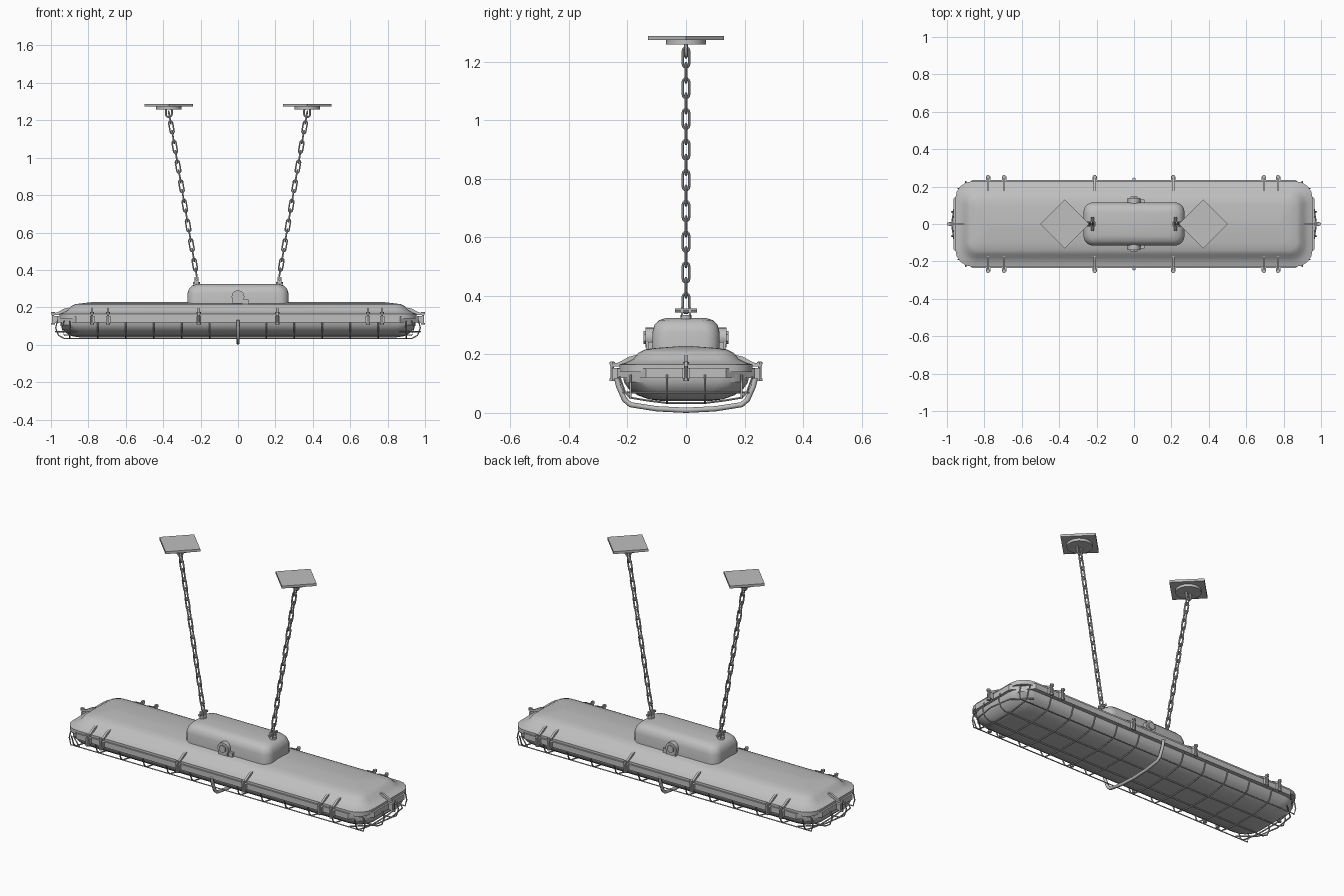
import bpy, bmesh, math
from mathutils import Vector, Matrix

if "Cube" in bpy.data.objects:
    bpy.data.objects.remove(bpy.data.objects["Cube"])

metal = bpy.data.materials.new("grey_metal")
metal.diffuse_color = (0.52, 0.52, 0.52, 1)
metal.use_nodes = True
metal.node_tree.nodes["Principled BSDF"].inputs["Base Color"].default_value = metal.diffuse_color


def finish(ob, angle=35):
    ob.data.materials.clear()
    ob.data.materials.append(metal)
    bpy.ops.object.select_all(action='DESELECT')
    ob.select_set(True)
    bpy.context.view_layer.objects.active = ob
    bpy.ops.object.shade_smooth_by_angle(angle=math.radians(angle))
    return ob


def from_bmesh(name, bm, angle=35):
    bmesh.ops.recalc_face_normals(bm, faces=bm.faces[:])
    me = bpy.data.meshes.new(name)
    bm.to_mesh(me)
    bm.free()
    ob = bpy.data.objects.new(name, me)
    bpy.context.collection.objects.link(ob)
    return finish(ob, angle)


def rounded_rect(hx, hy, r, n):
    """Rounded rectangle outline; n=1 gives plain chamfered corners."""
    pts = []
    for q, (sx, sy) in enumerate([(1, 1), (-1, 1), (-1, -1), (1, -1)]):
        for i in range(n + 1):
            a = math.pi / 2 * (q + i / n)
            pts.append((sx * (hx - r) + r * math.cos(a), sy * (hy - r) + r * math.sin(a)))
    return pts


def loft(name, rings, n=4, closed=False, angle=35):
    """Skin a stack of (half_x, half_y, corner, z) outlines; closed makes a hollow frame."""
    bm = bmesh.new()
    loops = [[bm.verts.new((x, y, z)) for x, y in rounded_rect(hx, hy, r, n)] for hx, hy, r, z in rings]
    pairs = list(zip(loops, loops[1:]))
    if closed:
        pairs.append((loops[-1], loops[0]))
    for a, b in pairs:
        for i in range(len(a)):
            j = (i + 1) % len(a)
            bm.faces.new((a[i], a[j], b[j], b[i]))
    if not closed:
        bm.faces.new(loops[0])
        bm.faces.new(loops[-1])
    return from_bmesh(name, bm, angle)


def tube(name, paths, radius, cyclic=False, sides=1):
    """Round wire along one or more point paths."""
    cu = bpy.data.curves.new(name, 'CURVE')
    cu.dimensions = '3D'
    cu.bevel_depth = radius
    cu.bevel_resolution = sides
    cu.use_fill_caps = True
    for path in paths:
        sp = cu.splines.new('POLY')
        sp.points.add(len(path) - 1)
        for p, co in zip(sp.points, path):
            p.co = (*co, 1)
        sp.use_cyclic_u = cyclic
    ob = bpy.data.objects.new(name, cu)
    bpy.context.collection.objects.link(ob)
    bpy.ops.object.select_all(action='DESELECT')
    ob.select_set(True)
    bpy.context.view_layer.objects.active = ob
    bpy.ops.object.convert(target='MESH')
    return finish(bpy.context.object, 50)


def add_box(bm, center, size, rot=0.0):
    m = Matrix.Translation(center) @ Matrix.Rotation(rot, 4, 'Z') @ Matrix.Diagonal((*size, 1))
    bmesh.ops.create_cube(bm, size=1, matrix=m)


def add_cyl(bm, center, r, depth, axis='Z', seg=16, r2=None):
    rot = {'Z': Matrix(), 'Y': Matrix.Rotation(math.pi / 2, 4, 'X'), 'X': Matrix.Rotation(math.pi / 2, 4, 'Y')}[axis]
    bmesh.ops.create_cone(bm, cap_ends=True, segments=seg, radius1=r, radius2=r if r2 is None else r2,
                          depth=depth, matrix=Matrix.Translation(center) @ rot)


# Upper housing with sloped shoulders
loft("housing", [(.955, .228, .09, .14), (.955, .228, .09, .165), (.935, .205, .09, .172), (.91, .18, .07, .185),
                 (.895, .163, .06, .205), (.87, .14, .05, .217), (.83, .10, .04, .222), (.78, .02, .01, .228)])
# Rim frame with chamfered corners
loft("rim_frame", [(.965, .236, .1, .12), (.965, .236, .1, .152), (.93, .2, .08, .152), (.93, .2, .08, .12)], 1, True)
# Diffuser bowl beneath
loft("diffuser", [(.95, .215, .1, .13), (.95, .212, .1, .105), (.935, .195, .1, .08), (.915, .165, .09, .06),
                  (.89, .125, .08, .046), (.85, .08, .05, .04)], 5)
# Junction box on top
loft("junction_box", [(.27, .115, .05, .2), (.27, .115, .05, .275), (.262, .108, .05, .3),
                      (.245, .092, .045, .317), (.215, .065, .04, .325)], 5)

# Cable glands on both long sides of the junction box
bm = bmesh.new()
for s in (-1, 1):
    add_cyl(bm, (0, s * .123, .257), .034, .03, 'Y', 20)
    add_cyl(bm, (0, s * .14, .257), .022, .012, 'Y', 6)
    add_box(bm, (0, s * .122, .235), (.06, .028, .03))
    add_box(bm, (.04, s * .12, .23), (.03, .02, .025))
from_bmesh("cable_glands", bm)

# Clamps: triangular lever, block and bolt
bm = bmesh.new()


def clamp(origin, ang):
    m = Matrix.Translation(origin) @ Matrix.Rotation(ang, 4, 'Z')
    part = bmesh.new()
    prof = [(-.06, .165), (.005, .158), (.03, .16), (.03, .168), (0, .172), (-.035, .192), (-.06, .198)]
    sides = [[part.verts.new((x, y, z)) for x, z in prof] for y in (-.006, .006)]
    for f in sides:
        part.faces.new(f)
    for i in range(len(prof)):
        j = (i + 1) % len(prof)
        part.faces.new((sides[0][i], sides[0][j], sides[1][j], sides[1][i]))
    add_box(part, (.008, 0, .135), (.03, .024, .036))
    add_cyl(part, (.022, 0, .142), .006, .066, seg=8)
    add_cyl(part, (.022, 0, .17), .011, .008, seg=6)
    add_cyl(part, (.022, 0, .113), .011, .008, seg=6)
    part.transform(m)
    tmp = bpy.data.meshes.new("tmp")
    part.to_mesh(tmp)
    part.free()
    bm.from_mesh(tmp)
    bpy.data.meshes.remove(tmp)


for s in (-1, 1):
    for x in (-.78, -.695, -.21, .21, .695, .77):
        clamp((x, s * .23, 0), s * math.pi / 2)
    clamp((s * .967, 0, 0), 0 if s > 0 else math.pi)
from_bmesh("clamps", bm)

# Wire guard: cross hoops and lengthwise rails
hoops, rails = [], []
section = [(.228, .125), (.208, .07), (.19, .052), (.13, .042), (.065, .034)]
for k in (-6, -5, -4, -3, -2, -1, 1, 2, 3, 4, 5, 6):
    x = k * .15
    hoops.append([(x, -y, z) for y, z in section] + [(x, y, z) for y, z in reversed(section)])
for y, z in [(.19, .052), (.065, .034)]:
    for s in (-1, 1):
        half = [(.965 if y < .1 else .93, .13), (.975 if y < .1 else .94, .09), (.96 if y < .1 else .93, .05), (.93, z)]
        rails.append([(-a, s * y, b) for a, b in half] + [(a, s * y, b) for a, b in reversed(half)])
tube("guard_hoops", hoops, .0038)
tube("guard_rails", rails, .0038)
for s in (-1, 1):
    tube("guard_end_wire", [[(s * .86, -.215, .07), (s * .955, -.13, .07), (s * .975, 0, .07),
                             (s * .955, .13, .07), (s * .86, .215, .07)]], .0038)

# Heavy central strap
strap = [(.24, .13), (.23, .09), (.21, .045), (.19, .028), (.1, .014), (0, .009)]
tube("centre_strap", [[(0, -y, z) for y, z in strap] + [(0, y, z) for y, z in strap[-2::-1]]], .009, sides=2)


def link_path(center, along, wide, half_len, half_w):
    pts = []
    for i in range(14):
        t = math.pi * (i % 7) / 6
        a = half_w * math.cos(t)
        b = half_len - half_w + half_w * math.sin(t)
        s = 1 if i < 7 else -1
        pts.append(center + wide * (a * s) + along * (b * s))
    return pts


# Ceiling plates, hooks, chains and box shackles
for s, side in ((-1, "left"), (1, "right")):
    bm = bmesh.new()
    add_box(bm, (s * .37, 0, 1.281), (.184, .184, .014), math.pi / 4)
    add_cyl(bm, (s * .37, 0, 1.267), .068, .016, seg=24)
    from_bmesh(side + "_ceiling_plate", bm)
    tube(side + "_hook", [link_path(Vector((s * .37, 0, 1.243)), Vector((0, 0, 1)), Vector((1, 0, 0)), .026, .016)],
         .006, True)

    a, b = Vector((s * .222, 0, .375)), Vector((s * .365, 0, 1.215))
    along = (b - a).normalized()
    cross = Vector((along.z, 0, -along.x))
    count = 17
    links = [link_path(a.lerp(b, i / (count - 1)), along, Vector((0, 1, 0)) if i % 2 == 0 else cross, .034, .0105)
             for i in range(count)]
    tube(side + "_chain", links, .0045, True)

    bm = bmesh.new()
    add_cyl(bm, (s * .222, 0, .328), .018, .014, seg=12)
    for y in (-.014, .014):
        add_box(bm, (s * .222, y, .345), (.02, .006, .035))
    add_cyl(bm, (s * .222, 0, .35), .007, .075, 'Y', 8)
    from_bmesh(side + "_shackle", bm)
